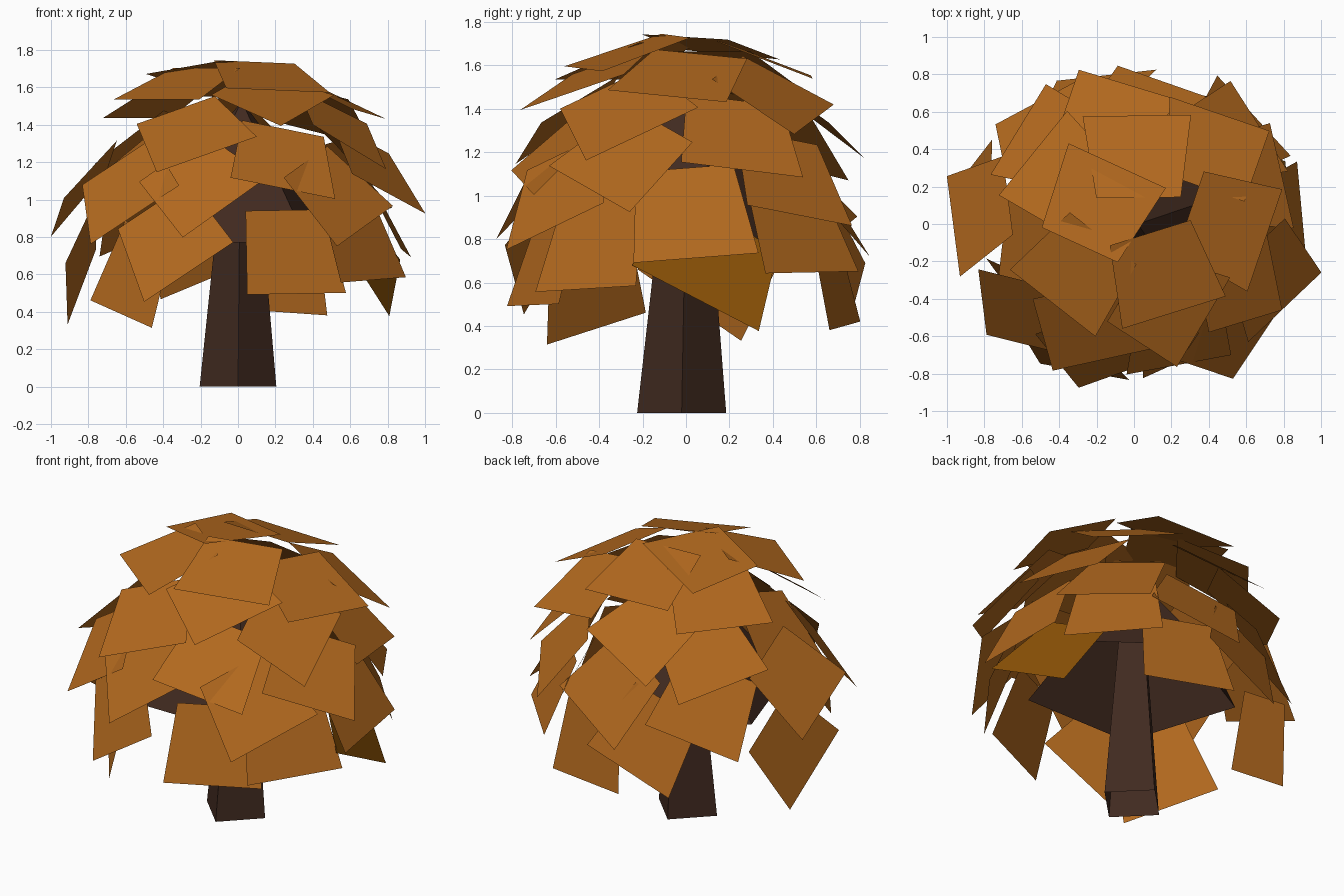
import bpy
import bmesh
from math import sin, cos, radians
from mathutils import Vector

cube = bpy.data.objects.get("Cube")
if cube:
    bpy.data.objects.remove(cube, do_unlink=True)


def make_material(name, colour):
    mat = bpy.data.materials.new(name)
    mat.use_nodes = True
    mat.diffuse_color = (*colour, 1)
    shader = next(n for n in mat.node_tree.nodes if n.type == 'BSDF_PRINCIPLED')
    shader.inputs["Base Color"].default_value = (*colour, 1)
    shader.inputs["Roughness"].default_value = 0.9
    return mat


bark = make_material("dark bark", (0.052, 0.023, 0.014))
leaf = make_material("autumn leaf", (0.445, 0.14, 0.013))
amber = make_material("dark amber leaf", (0.27, 0.088, 0.002))


def finish(bm, name, mat):
    mesh = bpy.data.meshes.new(name)
    bm.to_mesh(mesh)
    bm.free()
    mesh.materials.append(mat)
    obj = bpy.data.objects.new(name, mesh)
    bpy.context.collection.objects.link(obj)
    return obj


def open_post(name, sides, low, high, bottom_centre, top_centre, mat):
    """Flat-sided open shell between two centres, one corner facing back."""
    bm = bmesh.new()
    rings = []
    for centre, radius in ((bottom_centre, low), (top_centre, high)):
        ring = []
        for k in range(sides):
            a = radians(90 + 360 * k / sides)
            offset = Vector((radius * cos(a), radius * sin(a), 0))
            ring.append(bm.verts.new(Vector(centre) + offset))
        rings.append(ring)
    bottom, top = rings
    for k in range(sides):
        j = (k + 1) % sides
        bm.faces.new((bottom[k], bottom[j], top[j], top[k]))
    return finish(bm, name, mat)


def add_card(bm, centre, azimuth, elevation, roll, width=0.58, height=0.47):
    """Flat card, narrower at the top, turned about its own normal by roll."""
    a, e, r = radians(azimuth), radians(elevation), radians(roll)
    normal = Vector((cos(a) * cos(e), sin(a) * cos(e), sin(e)))
    side = Vector((-sin(a), cos(a), 0))
    up = normal.cross(side)
    across = side * cos(r) + up * sin(r)
    along = up * cos(r) - side * sin(r)
    corners = []
    for u, v in ((-1, -1), (1, -1), (0.78, 1), (-0.78, 1)):
        point = across * (u * width / 2) + along * (v * height / 2)
        corners.append(bm.verts.new(Vector(centre) + point))
    bm.faces.new(corners)


# Trunk runs up into the hollow bark-coloured crown core
open_post("trunk", 4, 0.205, 0.1, (0, -0.02, 0), (0.01, 0, 1.1), bark)
open_post("crown_core", 5, 0.63, 0.005, (0, 0, 0.77), (0.02, 0, 1.52), bark)

# Leaf cards of each layer: x, y, z of the centre, facing direction, tilt, roll
crown_top = [
    (.15, -.26, 1.66, -66, 71, -7), (.5, -.01, 1.555, -7, 65, -13),
    (.17, -.43, 1.55, -70, 65, 42), (-.3, -.25, 1.62, -128, 69, 0),
    (-.38, .25, 1.55, 141, 61, 0), (-.19, .1, 1.69, 130, 80, -65),
    (.02, .36, 1.63, 87, 69, 4),
]
upper_layer = [
    (-.12, .57, 1.38, 95, 52, -27), (.42, .39, 1.47, 50, 56, 25),
    (-.45, .44, 1.28, 135, 48, 18), (-.25, -.54, 1.36, -105, 53, 33),
    (.24, -.58, 1.22, -68, 45, -16), (.55, -.29, 1.39, -25, 52, 43),
    (.62, .24, 1.28, 20, 46, -10), (-.53, -.14, 1.25, -168, 46, -25),
]
middle_layer = [
    (-.6, -.47, 1.06, -132, 36, 42), (-.21, -.66, 1.09, -102, 38, 45),
    (.52, -.58, 1.03, -50, 35, 27), (.73, -.28, 1.18, -25, 43, -30),
    (-.82, .07, 1.07, 170, 38, 27), (-.5, .51, .98, 132, 32, -25),
    (.06, .65, 1.0, 85, 33, -25), (.53, .47, 1.09, 40, 38, -12),
]
lower_layer = [
    (-.55, -.43, .61, -141, 12, -15), (-.36, -.67, .79, -115, 21, 36),
    (.28, -.64, .72, -66, 18, 1), (.65, -.42, .79, -38, 21, 3),
    (.79, .02, .92, 3, 28, 5), (.57, .51, .86, 42, 25, 1),
    (-.84, .14, .68, 168, 15, 36), (-.22, .7, .78, 105, 20, -24),
    (.2, .68, .63, 75, 12, 4),
]

bm = bmesh.new()
for layer in (crown_top, upper_layer, middle_layer, lower_layer):
    for x, y, z, facing, tilt, roll in layer:
        add_card(bm, (x, y, z), facing, tilt, roll)
finish(bm, "leaf_canopy", leaf)

# Single darker leaf hanging beneath the others on the left side
bm = bmesh.new()
add_card(bm, (0.715, 0.12, 0.7), 21, 27, -31, 0.66, 0.45)
finish(bm, "drooping_leaf", amber)
